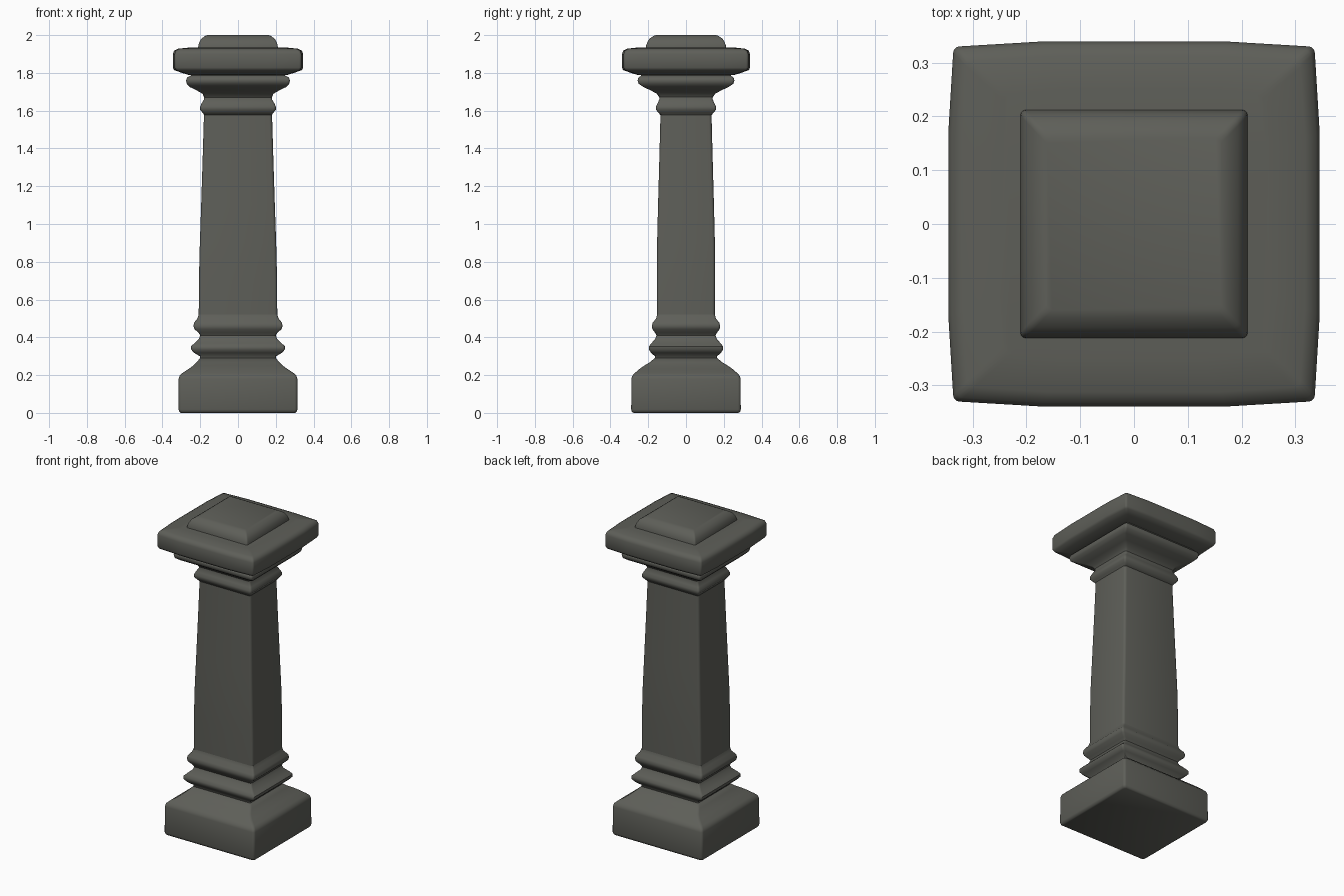
import bpy, bmesh, math

cube = bpy.data.objects.get("Cube")
if cube:
    bpy.data.objects.remove(cube, do_unlink=True)

stone = bpy.data.materials.new("dark grey stone")
stone.use_nodes = True
colour = (0.112, 0.114, 0.099, 1)
stone.diffuse_color = colour
bsdf = stone.node_tree.nodes["Principled BSDF"]
bsdf.inputs["Base Color"].default_value = colour
bsdf.inputs["Roughness"].default_value = 0.8


def section(hx, hy, radius, bulge):
    """Rounded rectangle whose sides may bow outwards."""
    pts = []
    corners = ((1, 1), (-1, 1), (-1, -1), (1, -1))
    for i, (sx, sy) in enumerate(corners):
        cx, cy = sx * (hx - bulge - radius), sy * (hy - bulge - radius)
        for k in range(4):
            a = math.pi / 2 * (i + k / 3)
            pts.append((cx + radius * math.cos(a), cy + radius * math.sin(a)))
        if bulge:
            for t in (0.5, -0.5):
                if i % 2 == 0:
                    pts.append((sx * t * hx, sy * hy))
                else:
                    pts.append((sx * hx, sy * t * hy))
    return pts


def loft(name, profile, radius=0.012, bulge=0.0):
    """Stack rectangular rings given as (height, half width, half depth)."""
    bm = bmesh.new()
    rings = [[bm.verts.new((x, y, z)) for x, y in section(hx, hy, radius, bulge)]
             for z, hx, hy in profile]
    n = len(rings[0])
    for low, high in zip(rings, rings[1:]):
        for i in range(n):
            j = (i + 1) % n
            bm.faces.new((low[i], low[j], high[j], high[i]))
    bm.faces.new(rings[0][::-1])
    bm.faces.new(rings[-1])
    bmesh.ops.recalc_face_normals(bm, faces=bm.faces)
    mesh = bpy.data.meshes.new(name)
    bm.to_mesh(mesh)
    bm.free()
    mesh.materials.append(stone)
    obj = bpy.data.objects.new(name, mesh)
    bpy.context.collection.objects.link(obj)
    bpy.ops.object.select_all(action='DESELECT')
    obj.select_set(True)
    bpy.context.view_layer.objects.active = obj
    bpy.ops.object.shade_smooth_by_angle(angle=math.radians(48))
    return obj


# Square plinth with a stepped, sloping top
loft("plinth", [(0, .302, .278), (.006, .311, .287), (.018, .315, .29),
                (.18, .314, .289), (.197, .309, .284), (.21, .295, .272),
                (.232, .262, .247), (.25, .238, .222), (.268, .22, .192),
                (.29, .2, .165)], radius=0.015)

# Two rounded mouldings at the foot of the shaft
loft("base_mouldings", [(.28, .198, .164), (.3, .202, .165), (.318, .232, .185),
                        (.335, .248, .196), (.352, .249, .196), (.368, .232, .184),
                        (.39, .208, .164), (.41, .2, .156), (.425, .21, .164),
                        (.443, .23, .178), (.46, .236, .181), (.478, .232, .176),
                        (.5, .215, .158), (.52, .208, .153)])

# Gently tapering shaft
loft("shaft", [(.515, .208, .153), (.7, .207, .154), (.9, .202, .153),
               (1.1, .195, .148), (1.35, .187, .141), (1.585, .18, .135)],
     radius=0.015)

# Narrow ring around the neck
loft("neck_ring", [(1.575, .178, .134), (1.59, .188, .147), (1.605, .2, .159),
                   (1.622, .2, .159), (1.64, .192, .15), (1.66, .18, .141),
                   (1.68, .18, .142)])

# Flared capital
loft("capital", [(1.67, .179, .141), (1.69, .188, .155), (1.708, .22, .188),
                 (1.725, .255, .225), (1.742, .271, .25), (1.76, .275, .256),
                 (1.775, .27, .252), (1.785, .25, .238), (1.81, .25, .24)])

# Wide slab with slightly bowed sides
loft("top_slab", [(1.79, .265, .26), (1.803, .305, .3), (1.815, .338, .333),
                  (1.828, .345, .339), (1.9, .345, .339), (1.918, .338, .332),
                  (1.928, .318, .312), (1.935, .25, .25)], bulge=0.009)

# Low cap with bevelled edges
loft("cap", [(1.925, .212, .213), (1.945, .21, .211), (1.965, .204, .204),
             (1.982, .193, .192), (1.995, .175, .173), (2.0, .162, .16)],
     radius=0.01)
